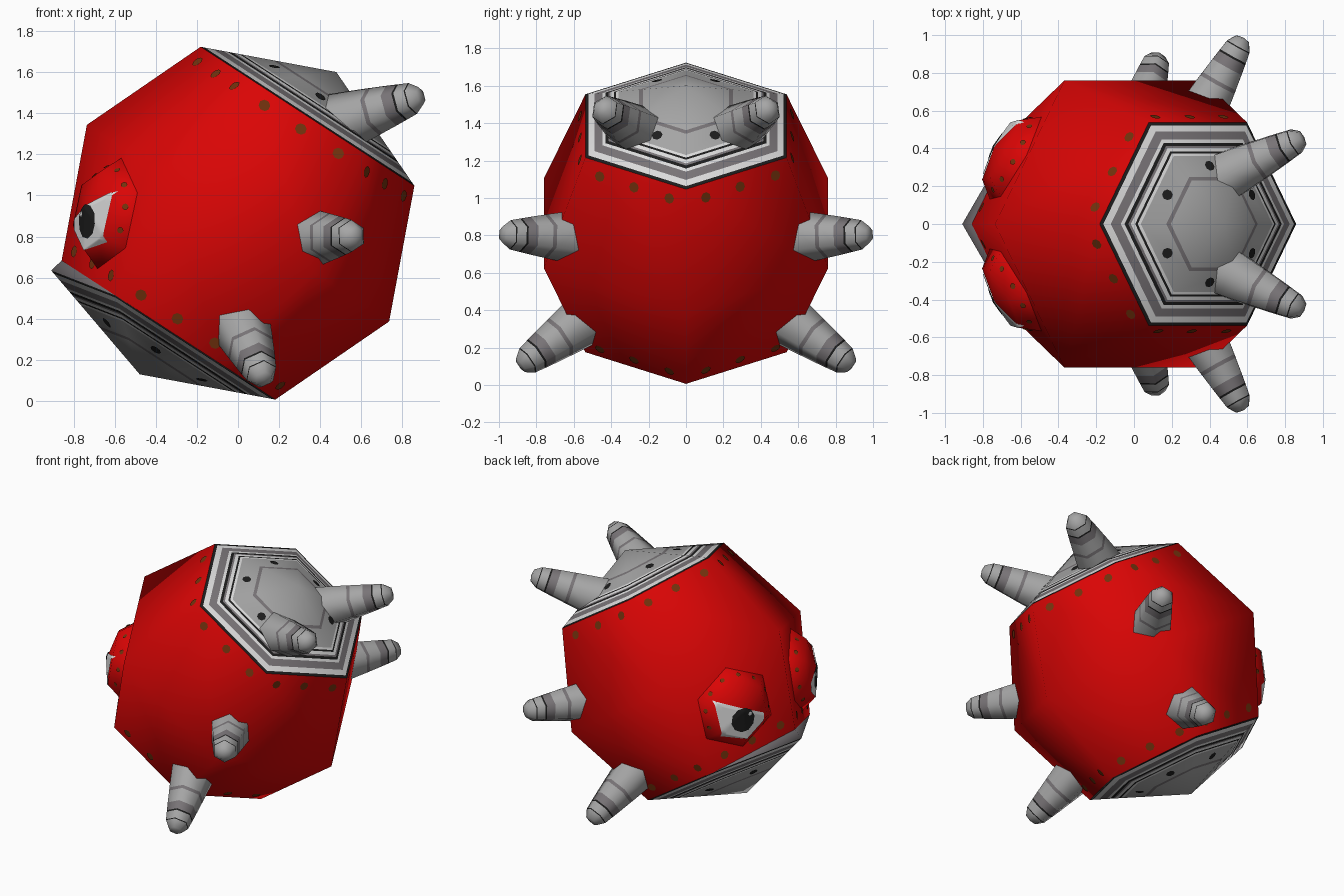
import bpy, bmesh, math
from mathutils import Vector

if "Cube" in bpy.data.objects:
    bpy.data.objects.remove(bpy.data.objects["Cube"])


def make_mat(name, rgb):
    m = bpy.data.materials.new(name)
    m.diffuse_color = (*rgb, 1.0)
    m.use_nodes = True
    m.node_tree.nodes["Principled BSDF"].inputs["Base Color"].default_value = m.diffuse_color
    return m


MATS = [make_mat("red", (0.70, 0.0015, 0.0015)),
        make_mat("grey", (0.38, 0.38, 0.38)),
        make_mat("mid_grey", (0.19, 0.175, 0.185)),
        make_mat("black", (0.012, 0.012, 0.012)),
        make_mat("white", (0.72, 0.72, 0.72)),
        make_mat("brown", (0.17, 0.032, 0.004))]
RED, GREY, MID, BLACK, WHITE, BROWN = range(6)

R = 0.878                       # body radius
RIM = R * math.sin(math.pi / 4)
CENTRE = Vector((0, 0, 0.865))


def tilt(a, b, y):
    """Point at height a along the tilted body axis, b across it, y sideways."""
    return CENTRE + Vector((0.545 * a + 0.838 * b, y, 0.838 * a - 0.545 * b))


def hexagon(a, r):
    return [tilt(a, r * math.cos(k * math.pi / 3), r * math.sin(k * math.pi / 3))
            for k in range(6)]


def finish(name, bm, ref, smooth=True):
    """Turn faces away from ref, then make the object."""
    bm.normal_update()
    for f in bm.faces:
        if f.normal.dot(f.calc_center_median() - ref) < 0:
            f.normal_flip()
        f.smooth = smooth
    me = bpy.data.meshes.new(name)
    bm.to_mesh(me)
    bm.free()
    for m in MATS:
        me.materials.append(m)
    ob = bpy.data.objects.new(name, me)
    bpy.context.collection.objects.link(ob)
    return ob


def loft(name, rings, mats, ref):
    """Skin a list of rings; a one-point ring closes to a tip."""
    bm = bmesh.new()
    vs = [[bm.verts.new(p) for p in r] for r in rings]
    for lo, hi, mat in zip(vs, vs[1:], mats):
        n = len(lo)
        for i in range(n):
            j = (i + 1) % n
            quad = [lo[i], lo[j]] + ([hi[0]] if len(hi) == 1 else [hi[j], hi[i]])
            bm.faces.new(quad).material_index = mat
    return finish(name, bm, ref)


def dots(name, spots, mat, ref):
    """Thin round plates; each spot is (centre, normal, radius)."""
    bm = bmesh.new()
    for c, n, r in spots:
        n = n.normalized()
        u = n.orthogonal().normalized()
        w = n.cross(u)
        pts = [c + n * 0.005 + (u * math.cos(t) + w * math.sin(t)) * r
               for t in [k * math.pi / 4 for k in range(8)]]
        bm.faces.new([bm.verts.new(p) for p in pts]).material_index = mat
    finish(name, bm, ref, False)


# Faceted body: equator and the two rims
loft("body", [hexagon(RIM, RIM), hexagon(0, R), hexagon(-RIM, RIM)], [RED, RED], CENTRE)

# Banded shallow cone caps on both ends (fraction from pole, colour inwards)
BANDS = [(1, BLACK), (.97, WHITE), (.91, MID), (.83, WHITE), (.80, BLACK), (.77, MID),
         (.75, WHITE), (.715, BLACK), (.695, WHITE), (.67, GREY), (.465, MID), (.43, GREY)]
for name, side in (("top_cap", 1), ("bottom_cap", -1)):
    pole = tilt(side * R, 0, 0)
    edge = hexagon(side * RIM, RIM)
    rings, mats = [], []
    if side < 0:                # small lip at the front corner
        rings.append(list(edge))
        mats.append(MID)
        edge[3] = tilt(-0.689, -0.637, 0)
    rings += [[pole.lerp(p, f) for p in edge] for f, _ in BANDS] + [[pole]]
    mats += [m for _, m in BANDS]
    loft(name, rings, mats, CENTRE)

    # Dark spots in the middle of the cap faces, and studs below the rim
    rim, equator = hexagon(side * RIM, RIM), hexagon(0, R)
    spots, studs = [], []
    for k in range(6):
        p, q = edge[k], edge[(k + 1) % 6]
        n = (p - pole).cross(q - pole)
        n *= 1 if n.dot(pole - CENTRE) > 0 else -1
        spots.append((pole.lerp((p + q) / 2, 0.57), n, 0.029))
        p, q = rim[k], rim[(k + 1) % 6]
        p2, q2 = p.lerp(equator[k], 0.115), q.lerp(equator[(k + 1) % 6], 0.115)
        n = (q - p).cross(equator[k] - p)
        n *= 1 if n.dot((p + q) / 2 - CENTRE) > 0 else -1
        studs += [(p2.lerp(q2, f), n, 0.029) for f in (0.185, 0.51, 0.845)]
    dots(name + "_spots", spots, BLACK, CENTRE)
    dots(name + "_studs", studs, BROWN, CENTRE)

# Six-sided tapered horns with bands: (position along, radius, colour onwards)
HORN = [(-.35, .163, GREY), (0, .142, GREY), (.35, .119, MID), (.40, .115, GREY),
        (.60, .101, MID), (.73, .091, BLACK), (.755, .089, GREY), (.88, .079, BLACK),
        (.895, .077, GREY), (1, .044, GREY)]
HORNS = {"upper_horn": ((.53, .275, 1.365), (.89, .455, 1.485)),
         "middle_horn": ((.37, .61, .79), (.575, .98, .805)),
         "lower_horn": ((.025, .55, .345), (.125, .885, .105))}


def horn(name, base, tip, s):
    base, tip = Vector(base), Vector(tip)
    d = (tip - base).normalized()
    u = (Vector((0, 0, 1)) - d * d.z).normalized()
    w = d.cross(u)

    def ring(t, r):
        c = base.lerp(tip, t)
        pts = [c + (u * math.cos(k * math.pi / 3) + w * math.sin(k * math.pi / 3)) * r
               for k in range(6)]
        return [Vector((p.x, p.y * s, p.z)) for p in pts]
    mid = base.lerp(tip, 0.4)
    end = base.lerp(tip, 1.02)
    rings = [ring(t, r) for t, r, _ in HORN] + [[Vector((end.x, end.y * s, end.z))]]
    loft(name, rings, [m for _, _, m in HORN], Vector((mid.x, mid.y * s, mid.z)))


# Eye dome frame: centre, outward axis, up axis, outer-side axis
EC = Vector((-.622, .348, .912))
EN = Vector((-.865, .475, .16)).normalized()
EV = Vector((.21, .05, .97))
EV = (EV - EN * EV.dot(EN)).normalized()
EU = EN.cross(EV)
DOME = [(0, .135), (.2, .095), (.28, 0), (.285, -.06)]


def dome_height(u, v):
    m = max(u * math.cos(k * math.pi / 3) + v * math.sin(k * math.pi / 3)
            for k in range(6)) / math.cos(math.pi / 6)
    for (r0, h0), (r1, h1) in zip(DOME, DOME[1:]):
        if m <= r1:
            return h0 + (h1 - h0) * (m - r0) / (r1 - r0)
    return DOME[-1][1]


def eye_point(u, v, h, s):
    p = EC + EU * u + EV * v + EN * h
    return Vector((p.x, p.y * s, p.z))


def eye_plate(name, outline, mat, lift, s, steps=30, cuts=10):
    """Thin patch that follows the eye dome."""
    pts = []
    for (u0, v0), (u1, v1) in zip(outline, outline[1:] + outline[:1]):
        pts += [(u0 + (u1 - u0) * i / cuts, v0 + (v1 - v0) * i / cuts)
                for i in range(cuts)]
    cu = sum(p[0] for p in pts) / len(pts)
    cv = sum(p[1] for p in pts) / len(pts)
    rings = []
    for k in range(steps, -1, -1):
        f = k / steps
        ring = [(cu + (u - cu) * f, cv + (v - cv) * f) for u, v in (pts if k else pts[:1])]
        rings.append([eye_point(u, v, dome_height(u, v) + lift, s) for u, v in ring])
    loft(name, rings, [mat] * steps, eye_point(0, 0, -0.3, s))


def circle(u, v, r, n=10):
    return [(u + r * math.cos(k * math.tau / n), v + r * math.sin(k * math.tau / n))
            for k in range(n)]


for s, label in ((1, "back"), (-1, "front")):
    for name, (base, tip) in HORNS.items():
        horn(f"{name}_{label}", base, tip, s)
    ref = eye_point(0, 0, -0.3, s)
    # Hexagonal eyelid dome
    rings = [[eye_point(r * math.cos(t), r * math.sin(t), h, s)
              for t in [math.pi / 2 + k * math.pi / 3 for k in range(6)]]
             for r, h in reversed(DOME[1:])] + [[eye_point(0, 0, DOME[0][1], s)]]
    loft("eyelid_" + label, rings, [RED] * 3, ref)
    # Slanted eye white, pupil and glint
    eye_plate("eye_white_" + label,
              [(.17, .125), (-.15, -.065), (-.14, -.12), (0, -.2), (.165, -.13)],
              WHITE, .0065, s)
    eye_plate("pupil_" + label, circle(.008, -.058, .084), BLACK, .0085, s, 20, 4)
    eye_plate("glint_" + label, circle(-.045, -.03, .014, 6), WHITE, .0099, s, 4, 2)
    # Small studs around the eyelid
    studs = []
    for k in range(12):
        t = k * math.pi / 6 + math.pi / 12
        u, v = .222 * math.cos(t), .222 * math.sin(t)
        if -.15 < u < .19 and v < -.1:
            continue            # leave the eye white clear
        n = eye_point(u * 4, v * 4, .7, s) - eye_point(0, 0, 0, s)
        studs.append((eye_point(u, v, dome_height(u, v) + .003, s), n, .016))
    dots("eyelid_studs_" + label, studs, BROWN, ref)
